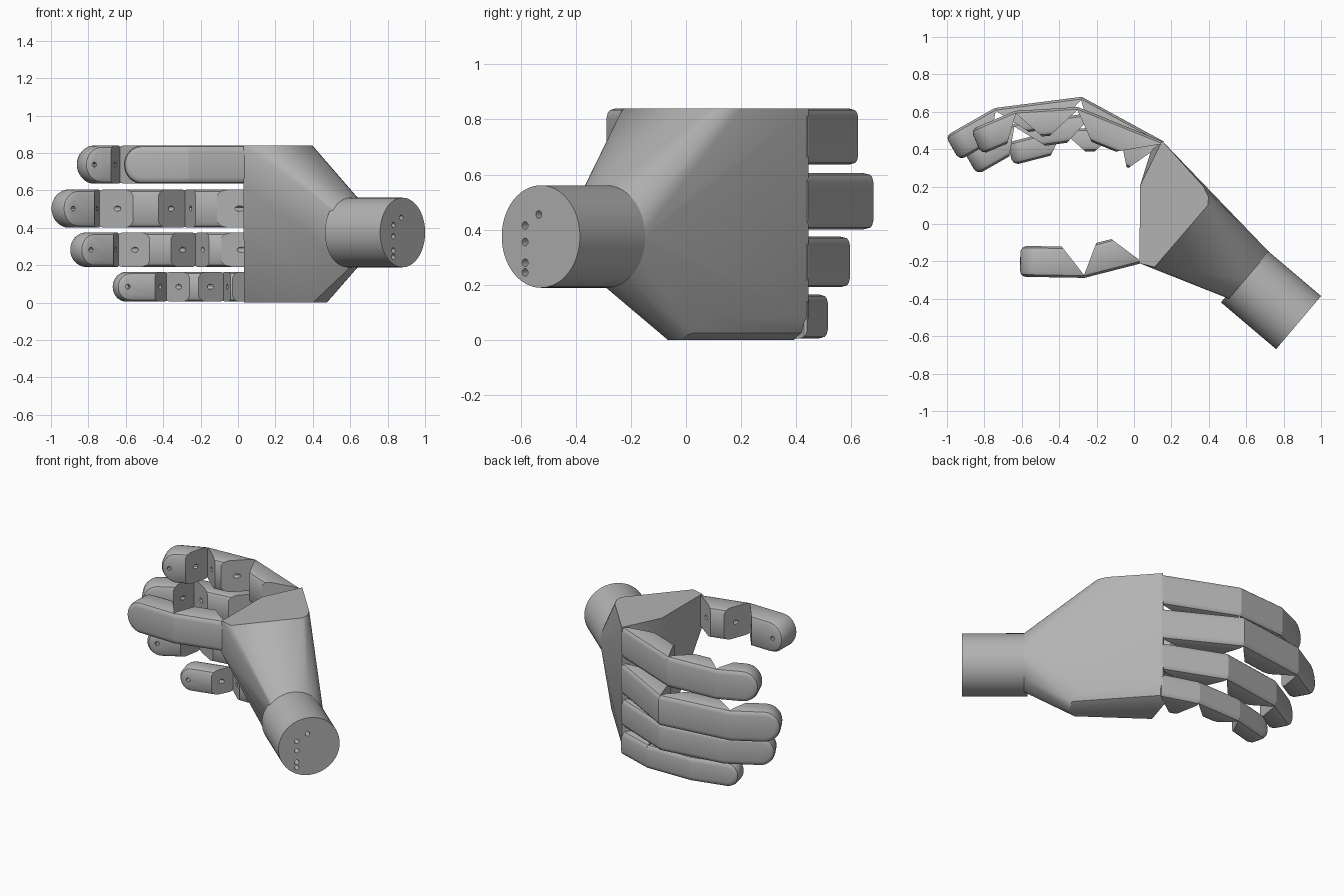
import bpy, bmesh, math
from mathutils import Vector, Matrix

cube = bpy.data.objects.get("Cube")
if cube:
    bpy.data.objects.remove(cube)

GREY = (0.45, 0.45, 0.45, 1)
mat = bpy.data.materials.new("plain grey")
mat.use_nodes = True
mat.diffuse_color = GREY
mat.node_tree.nodes["Principled BSDF"].inputs["Base Color"].default_value = GREY


def select(obj):
    bpy.ops.object.select_all(action='DESELECT')
    obj.select_set(True)
    bpy.context.view_layer.objects.active = obj


def finish(name, bm):
    bmesh.ops.recalc_face_normals(bm, faces=bm.faces)
    mesh = bpy.data.meshes.new(name)
    bm.to_mesh(mesh)
    bm.free()
    mesh.materials.append(mat)
    obj = bpy.data.objects.new(name, mesh)
    bpy.context.collection.objects.link(obj)
    select(obj)
    bpy.ops.object.shade_smooth_by_angle(angle=math.radians(30))
    return obj


def hull(name, points):
    bm = bmesh.new()
    verts = [bm.verts.new(p) for p in points]
    result = bmesh.ops.convex_hull(bm, input=verts)
    loose = {v for v in result["geom_interior"] if isinstance(v, bmesh.types.BMVert)}
    bmesh.ops.delete(bm, geom=list(loose), context='VERTS')
    bmesh.ops.dissolve_limit(bm, angle_limit=0.01, verts=bm.verts, edges=bm.edges)
    return finish(name, bm)


def rod(bm, start, end, radius, sides):
    axis = end - start
    turn = axis.to_track_quat('Z', 'Y').to_matrix().to_4x4()
    bmesh.ops.create_cone(bm, cap_ends=True, segments=sides, radius1=radius, radius2=radius,
                          depth=axis.length, matrix=Matrix.Translation((start + end) / 2) @ turn)


holes = bmesh.new()
drilled = []

# Wrist
wrist_end = Vector((0.88, -0.527, 0.375))
wrist_in = Vector((0.585, -0.277, 0.375))
WRIST_R = 0.186
bm = bmesh.new()
rod(bm, wrist_in, wrist_end, WRIST_R, 64)
drilled.append(finish("wrist", bm))
axis = (wrist_end - wrist_in).normalized()
side = Vector((-axis.y, axis.x, 0))
ring = [wrist_in + axis * 0.02 + WRIST_R * (side * math.cos(a) + Vector((0, 0, math.sin(a))))
        for a in (math.tau * i / 64 for i in range(64))]
for off, z in ((-0.01, 0.455), (-0.075, 0.415), (-0.075, 0.355), (-0.075, 0.28), (-0.075, 0.245)):
    p = wrist_end + side * off
    p.z = z
    rod(holes, p - axis * 0.1, p + axis * 0.02, 0.014, 16)


# Palm: s runs from knuckles to wrist, t goes out through the back of the hand
def palm_point(s, z, t):
    return Vector((0.15 + 0.671 * s + 0.742 * t, 0.445 - 0.742 * s + 0.671 * t, z))


points = [palm_point(*p) for p in ((0, 0.84, 0), (0.33, 0.84, 0), (0.39, 0.84, -0.018),
                                   (0.42, 0.84, -0.05), (0.1, 0.84, -0.25),
                                   (0.1, 0, -0.25), (0.547, 0, -0.157))]
for z, t in ((0.08, 0), (0.025, -0.025), (0, -0.08)):
    points += [palm_point(0, z, t), palm_point(0.57 - z, z, t)]
# Thumb mount corners; the inner palm slopes back from here to the lower edge
points += [Vector((x, y, z)) for x, y in ((0.03, -0.21), (0.11, -0.23)) for z in (0.63, 0.84)]
hull("palm", points + [p for p in ring if p.z > 0.49 or (p - wrist_in).dot(side) > -0.01])


def segment(name, a, b, z, half, thick, flip, tip, slopes):
    """One finger bone: rounded back, sloped pulp, optional rounded tip."""
    run = Vector((b[0] - a[0], b[1] - a[1], 0))
    length = run.length
    run.normalize()
    palmward = Vector((-run.y, run.x, 0)) * flip
    origin = Vector((a[0], a[1], z))

    def place(along, across, depth):
        return origin + run * along + Vector((0, 0, across)) + palmward * depth

    near = min(slopes[0] * thick, 0.55 * length)
    far = min(slopes[1] * thick, 0.4 * length)
    bm = bmesh.new()
    layers = []
    # Stacked outlines from the back to the pulp, narrowed at both to round the rims
    for depth, shrink in ((0, 0.032), (0.004, 0.016), (0.012, 0.006), (0.032, 0),
                          (thick - 0.03, 0), (thick - 0.01, 0.01), (thick, 0.03)):
        part = max(0, depth - 0.012) / (thick - 0.012)
        w = half - shrink
        outline = [(near * part, -w), (near * part, w)]
        if tip:
            r = half * 0.95 - shrink
            centre = length - half * 0.95
            for i in range(17):
                ang = math.pi * (0.5 - i / 16)
                outline.append((centre + r * math.cos(ang), w * math.sin(ang)))
        else:
            outline += [(length - far * part, w), (length - far * part, -w)]
        layers.append([bm.verts.new(place(p, q, depth)) for p, q in outline])
    for low, high in zip(layers, layers[1:]):
        for i in range(len(low)):
            j = (i + 1) % len(low)
            bm.faces.new((low[i], low[j], high[j], high[i]))
    bm.faces.new(layers[0])
    bm.faces.new(layers[-1])
    drilled.append(finish(name, bm))

    # Cord channel along the bone, and a knot hole in the tip
    depth = 0.58 * thick
    stop = 0.5 * length if tip else length - 0.04
    rod(holes, place(0.04, 0, depth), place(stop, 0, depth), 0.014, 12)
    if tip:
        rod(holes, place(0.8 * length, 0, thick - 0.04),
            place(0.8 * length, 0, thick + 0.02), 0.013, 12)


# Fingers: joints from knuckle to tip, height, half width, thickness of base and of the rest
DIGITS = {
    "index": (((0.158, 0.44), (-0.30, 0.625), (-0.635, 0.605), (-0.872, 0.505)), 0.738, 0.102, 0.145, 0.145),
    "middle": (((0.158, 0.442), (-0.28, 0.68), (-0.745, 0.62), (-1.008, 0.47)), 0.503, 0.102, 0.15, 0.15),
    "ring": (((0.158, 0.44), (-0.225, 0.595), (-0.645, 0.535), (-0.908, 0.385)), 0.283, 0.092, 0.14, 0.14),
    "little": (((0.158, 0.44), (-0.075, 0.515), (-0.385, 0.51), (-0.678, 0.435)), 0.085, 0.08, 0.19, 0.125),
    "thumb": (((0.04, -0.21), (-0.265, -0.288), (-0.61, -0.282)), 0.738, 0.102, 0.165, 0.165),
}
SLOPES = {"base": (1.5, 0.95), "middle": (1.1, 1.1), "tip": (0.75, 0)}
for digit, (joints, z, half, base_thick, thick) in DIGITS.items():
    thumb = digit == "thumb"
    bones = ("base", "tip") if thumb else ("base", "middle", "tip")
    for bone, a, b in zip(bones, joints, joints[1:]):
        segment(f"{digit}_{bone}", a, b, z, half, base_thick if bone == "base" else thick,
                -1 if thumb else 1, bone == "tip", (0.75, 0.65) if thumb else SLOPES[bone])

# Drill the cord holes, then drop the cutter
cutter = finish("cord_hole_cutter", holes)
cutter.hide_render = True
for obj in drilled:
    mod = obj.modifiers.new("cord_holes", 'BOOLEAN')
    mod.operation = 'DIFFERENCE'
    mod.solver = 'EXACT'
    mod.object = cutter
    select(obj)
    bpy.ops.object.modifier_apply(modifier=mod.name)
    bpy.ops.object.shade_smooth_by_angle(angle=math.radians(33))
bpy.data.objects.remove(cutter)
